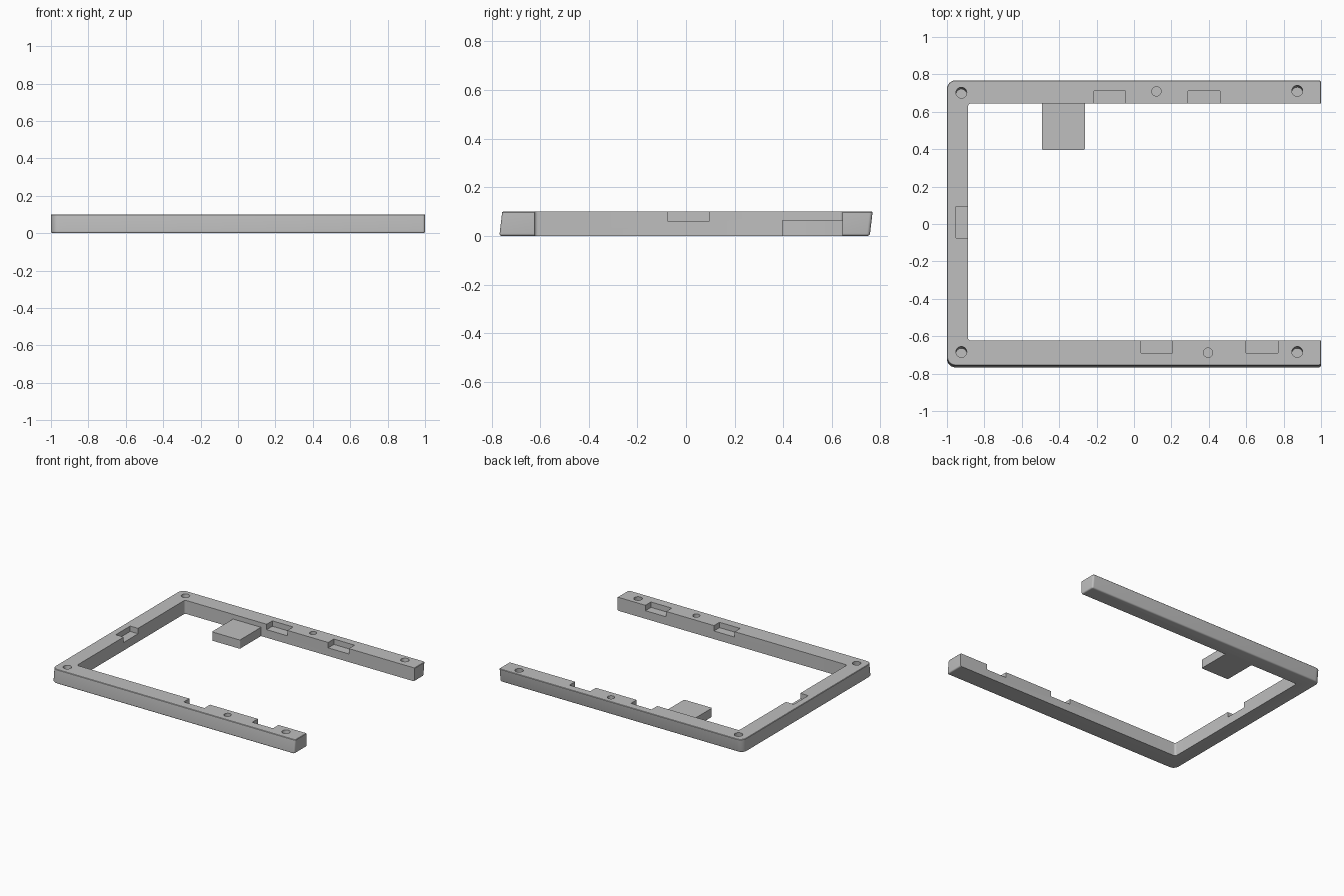
import bpy, bmesh
from math import sin, cos, pi, radians

cube = bpy.data.objects.get("Cube")
if cube:
    bpy.data.objects.remove(cube, do_unlink=True)

HEIGHT = 0.1
LEAN = 0.12          # the outer walls and screw holes lean back in y

grey = bpy.data.materials.new("plain grey")
grey.use_nodes = True
grey.diffuse_color = (0.52, 0.52, 0.52, 1)
grey.node_tree.nodes["Principled BSDF"].inputs["Base Color"].default_value = (0.52, 0.52, 0.52, 1)


def rounded_rect(x0, x1, y0, y1, r_left, r_right, steps=6):
    """Counter-clockwise outline with separate left and right corner radii."""
    corners = [(x1, y1, -1, -1, r_right), (x0, y1, 1, -1, r_left),
               (x0, y0, 1, 1, r_left), (x1, y0, -1, 1, r_right)]
    points = []
    for i, (x, y, sx, sy, r) in enumerate(corners):
        for k in range(steps + 1 if r > 0 else 1):
            a = (i + k / steps) * pi / 2
            points.append((x + sx * r + r * cos(a), y + sy * r + r * sin(a))
                          if r > 0 else (x, y))
    return points


def circle(x, y, r, n=32):
    return [(x + r * cos(2 * pi * i / n), y + r * sin(2 * pi * i / n)) for i in range(n)]


def loft(bm, rings):
    """Close a solid through rings of equal size, each an (outline, z) pair."""
    loops = [[bm.verts.new((x, y, z)) for x, y in pts] for pts, z in rings]
    for low, high in zip(loops, loops[1:]):
        for i in range(len(low)):
            j = (i + 1) % len(low)
            bm.faces.new((low[i], low[j], high[j], high[i]))
    bm.faces.new(loops[0][::-1])
    bm.faces.new(loops[-1])


def prism(bm, outline, z0, z1, lean=0):
    loft(bm, [([(x, y + lean * (z - HEIGHT)) for x, y in outline], z) for z in (z0, z1)])


def box(bm, x0, x1, y0, y1, z0, z1):
    prism(bm, rounded_rect(x0, x1, y0, y1, 0, 0), z0, z1)


def make_object(name, bm):
    bmesh.ops.recalc_face_normals(bm, faces=bm.faces)
    mesh = bpy.data.meshes.new(name)
    bm.to_mesh(mesh)
    bm.free()
    mesh.materials.append(grey)
    obj = bpy.data.objects.new(name, mesh)
    bpy.context.collection.objects.link(obj)
    return obj


def smooth(obj):
    bpy.ops.object.select_all(action='DESELECT')
    obj.select_set(True)
    bpy.context.view_layer.objects.active = obj
    bpy.ops.object.shade_smooth_by_angle(angle=radians(30))


# Outer slab: leaning walls, rounded bottom edge, fine top chamfer
levels = []
fillet = 0.01
for k in range(5):
    a = k / 4 * pi / 2
    levels.append((fillet * (1 - cos(a)), fillet * (1 - sin(a))))
levels = sorted((z, inset) for z, inset in levels)
levels += [(HEIGHT - 0.003, 0), (HEIGHT, 0.003)]
bm = bmesh.new()
rings = []
for z, inset in levels:
    dy = LEAN * (z - HEIGHT / 2)
    half = 0.762 - inset
    rings.append((rounded_rect(-1 + inset, 1 - inset, dy - half, dy + half,
                               0.045 - inset, 0.013 - inset), z))
loft(bm, rings)
frame = make_object("frame", bm)

# Cutter: open middle, cable notches, screw holes and small round sockets
bm = bmesh.new()
BACK, FRONT, SIDE = 0.644, -0.624, -0.887
prism(bm, rounded_rect(SIDE, 1.2, FRONT, BACK, 0.015, 0), -0.1, 0.2)
NOTCH_FLOOR = 0.06
for x in (-0.215, 0.29):
    box(bm, x, x + 0.17, BACK - 0.1, 0.711, NOTCH_FLOOR, 0.15)
for x in (0.037, 0.6):
    box(bm, x, x + 0.17, -0.689, FRONT + 0.1, NOTCH_FLOOR, 0.15)
box(bm, -0.952, SIDE + 0.1, -0.075, 0.094, NOTCH_FLOOR, 0.15)
for x, y in ((-0.923, 0.702), (0.873, 0.712), (-0.923, -0.684), (0.873, -0.684)):
    prism(bm, circle(x, y, 0.029), 0.02, 0.12, LEAN)
for x, y in ((0.12, 0.709), (0.396, -0.688)):
    prism(bm, circle(x, y, 0.025), 0.06, 0.12)
cutter = make_object("frame_cutter", bm)
cutter.hide_render = True

cut = frame.modifiers.new("cut", 'BOOLEAN')
cut.operation = 'DIFFERENCE'
cut.solver = 'EXACT'
cut.use_self = True
cut.object = cutter
bpy.context.view_layer.update()
graph = bpy.context.evaluated_depsgraph_get()
result = bpy.data.meshes.new_from_object(frame.evaluated_get(graph))
frame.modifiers.clear()
frame.data = result
bpy.data.objects.remove(cutter, do_unlink=True)
smooth(frame)

# Tab reaching inward from the back rail
bm = bmesh.new()
corner = 0.008
prism(bm, rounded_rect(-0.492, -0.262, 0.396, BACK + 0.004, corner, corner), 0, 0.065)
tab = make_object("support_tab", bm)
smooth(tab)
